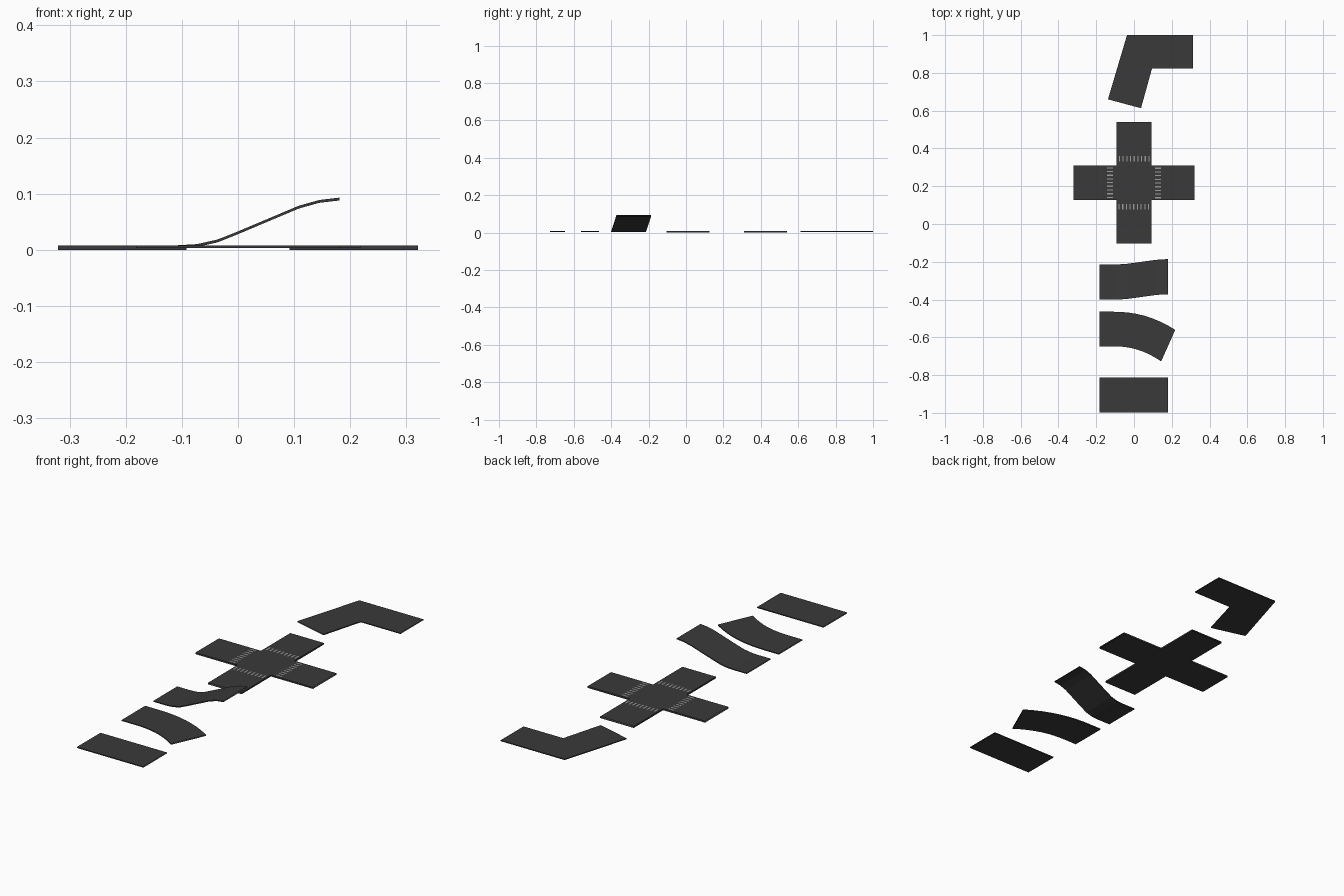
import bpy, math

if "Cube" in bpy.data.objects:
    bpy.data.objects.remove(bpy.data.objects["Cube"])

def material(name, c):
    m = bpy.data.materials.new(name)
    m.diffuse_color = (c, c, c, 1)
    m.use_nodes = True
    m.node_tree.nodes["Principled BSDF"].inputs["Base Color"].default_value = m.diffuse_color
    return m

ASPHALT = material("dark asphalt", 0.042)
PAINT = material("pale road paint", 0.35)
TOP = 0.008

def make(name, verts, faces, mat):
    me = bpy.data.meshes.new(name)
    me.from_pydata(verts, [], faces)
    me.materials.append(mat)
    ob = bpy.data.objects.new(name, me)
    bpy.context.collection.objects.link(ob)
    return ob

def ribbon(name, rows, thick=0.005):
    """Road strip from rows of (left xy, right xy, lift); the ends stay open."""
    v, f = [], []
    for l, r, z in rows:
        for p, h in ((l, TOP), (r, TOP), (r, TOP - thick), (l, TOP - thick)):
            v.append((p[0], p[1], z + h))
    for i in range(len(rows) - 1):
        a, b = 4 * i, 4 * i + 4
        for j in range(4):
            k = (j + 1) % 4
            f.append((a + j, a + k, b + k, b + j))
    return make(name, v, f, ASPHALT)

W = 0.0915
XS = [-0.182 + 0.0363 * i for i in range(11)]

# straight road
ribbon("straight_road", [((x, -0.813), (x, -0.997), 0) for x in (XS[0], XS[-1])])

# curved road
rows = []
for x in XS:
    u = max(0, (x + 0.11) / 0.291)
    a = math.radians(24) * u
    y = -0.556 - 0.088 * u ** 2.2
    dx, dy = W * math.sin(a), W * math.cos(a)
    rows.append(((x + dx, y + dy), (x - dx, y - dy), 0))
ribbon("curved_road", rows)

# rising road, drifting sideways as it climbs
S = (0, 0, 0, .025, .12, .29, .47, .65, .83, .95, 1)
ribbon("ramp_road", [((x, -0.214 + 0.028 * s), (x, -0.4 + 0.028 * s), 0.085 * s)
                     for x, s in zip(XS, S)])

# angled junction
ribbon("angled_road", [((-0.138, 0.66), (0.037, 0.613), 0),
                       ((-0.037, 1.0), (0.095, 0.822), 0),
                       ((0.312, 1.0), (0.312, 0.822), 0)])

# crossroads: centre square with four open-ended arms and zebra stripes
CY = 0.218
for z, n in ((TOP, "top"), (0, "underside")):
    sq = [(-W, CY - W, z), (W, CY - W, z), (W, CY + W, z), (-W, CY + W, z)]
    make("crossroads_centre_" + n, sq, [(0, 1, 2, 3) if z else (3, 2, 1, 0)], ASPHALT)

for k, n in enumerate(("right", "back", "left", "front")):
    c, s = round(math.cos(k * math.pi / 2)), round(math.sin(k * math.pi / 2))
    def turn(x, y):
        return (c * x - s * y, s * x + c * y + CY)
    ribbon("crossroads_arm_" + n,
           [(turn(x, W), turn(x, -W), 0) for x in (W, 0.321)], TOP)
    v, f = [], []
    for i in range(9):
        y = -0.082 + 0.0195 * i
        b = len(v)
        for p in ((0.112, y), (0.142, y), (0.142, y + 0.006), (0.112, y + 0.006)):
            v.append(turn(*p) + (TOP + 0.0003,))
        f.append((b, b + 1, b + 2, b + 3))
    make("zebra_stripes_" + n, v, f, PAINT)
